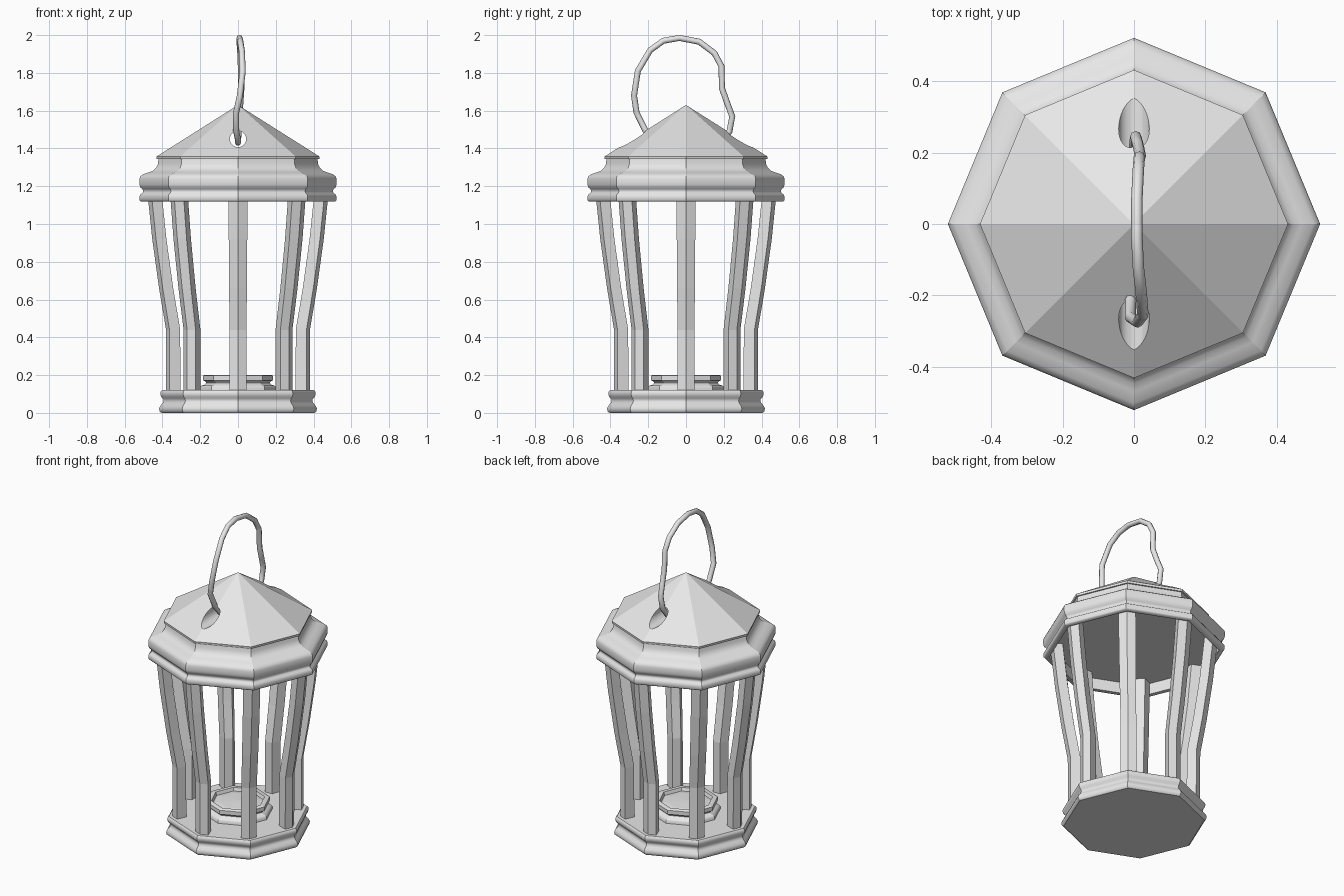
import bpy, bmesh
from math import cos, sin, pi, radians

cube = bpy.data.objects.get("Cube")
if cube:
    bpy.data.objects.remove(cube, do_unlink=True)

SIDES = 8
GREY = (0.8, 0.8, 0.8, 1.0)
metal = bpy.data.materials.new("grey_metal")
metal.use_nodes = True
metal.diffuse_color = GREY
metal.node_tree.nodes["Principled BSDF"].inputs["Base Color"].default_value = GREY


def add_object(name, bm):
    bmesh.ops.recalc_face_normals(bm, faces=bm.faces)
    mesh = bpy.data.meshes.new(name)
    bm.to_mesh(mesh)
    bm.free()
    mesh.materials.append(metal)
    obj = bpy.data.objects.new(name, mesh)
    bpy.context.collection.objects.link(obj)
    return obj


def skin(bm, rings):
    """Join rings of points into a closed tube; single-point rings make a tip."""
    rows = [[bm.verts.new(p) for p in ring] for ring in rings]
    for low, high in zip(rows, rows[1:]):
        n = len(low)
        for i in range(n):
            j = (i + 1) % n
            if len(high) == 1:
                bm.faces.new((low[i], low[j], high[0]))
            else:
                bm.faces.new((low[i], low[j], high[j], high[i]))
    for row in (rows[0], rows[-1]):
        if len(row) > 2:
            bm.faces.new(row)


def octagon(r, z):
    if r == 0:
        return [(0, 0, z)]
    return [(r * cos(2 * pi * i / SIDES), r * sin(2 * pi * i / SIDES), z)
            for i in range(SIDES)]


def turned(name, profile, smooth=True):
    """Eight-sided moulding, soft along its profile and sharp at its corners."""
    bm = bmesh.new()
    skin(bm, [octagon(r, z) for r, z in profile])
    bmesh.ops.recalc_face_normals(bm, faces=bm.faces)
    for f in bm.faces:
        f.smooth = smooth and len(f.verts) == 4
    for e in bm.edges:
        a, b = e.verts
        same_ring = abs(a.co.z - b.co.z) < 1e-5 and \
            abs(a.co.xy.length - b.co.xy.length) < 1e-5
        e.smooth = same_ring and e.calc_face_angle(0) < radians(50)
    return add_object(name, bm)


# Base moulding
turned("base", [
    (0.405, 0), (0.415, 0.008), (0.418, 0.022), (0.412, 0.037), (0.4, 0.05),
    (0.394, 0.062), (0.396, 0.075), (0.407, 0.086), (0.411, 0.1),
    (0.409, 0.112), (0.402, 0.12)])

# Candle dish on the floor
turned("candle_dish", [
    (0.2, 0.11), (0.2, 0.135), (0.192, 0.145), (0.175, 0.15), (0.168, 0.158),
    (0.172, 0.166), (0.185, 0.172), (0.185, 0.197), (0.18, 0.2),
    (0.155, 0.2), (0.148, 0.18), (0.11, 0.186), (0, 0.19)])

# Hood moulding with a hollow underside
turned("hood", [
    (0, 1.19), (0.488, 1.19), (0.488, 1.12), (0.515, 1.12), (0.521, 1.126),
    (0.521, 1.148), (0.515, 1.158), (0.505, 1.165), (0.502, 1.175),
    (0.508, 1.186), (0.518, 1.195), (0.522, 1.21), (0.522, 1.24),
    (0.517, 1.252), (0.503, 1.263), (0.47, 1.274), (0.448, 1.283),
    (0.433, 1.298), (0.424, 1.318), (0.42, 1.35)]
    [1:] + [(0.0, 1.35)])

# Pyramid roof, pierced front to back for the handle
roof = turned("roof", [(0.43, 1.343), (0.432, 1.357), (0, 1.63)], smooth=False)
bm = bmesh.new()
bmesh.ops.create_cone(bm, cap_ends=True, segments=32, radius1=0.043,
                      radius2=0.043, depth=1.2)
for f in bm.faces:
    f.smooth = len(f.verts) == 4
cutter = add_object("handle_hole_cutter", bm)
cutter.rotation_euler.x = pi / 2
cutter.location.z = 1.45
cutter.hide_render = True
cut = roof.modifiers.new("handle_hole", "BOOLEAN")
cut.operation = "DIFFERENCE"
cut.solver = "EXACT"
cut.object = cutter
bpy.context.view_layer.objects.active = roof
bpy.ops.object.modifier_apply(modifier=cut.name)
bpy.data.objects.remove(cutter, do_unlink=True)


# Flared corner posts
def post_section(r, half, z):
    inner = r - 0.075
    return [(r, 0, z), (r - half * 0.41, half, z), (inner, half * 0.55, z),
            (inner, -half * 0.55, z), (r - half * 0.41, -half, z)]


bm = bmesh.new()
skin(bm, [post_section(r, half, z) for r, half, z in (
    (0.38, 0.045, 0.1), (0.381, 0.045, 0.44), (0.418, 0.047, 0.66),
    (0.454, 0.049, 0.92), (0.483, 0.05, 1.2))])
post = add_object("post_1", bm)
for i in range(1, SIDES):
    copy = bpy.data.objects.new(f"post_{i + 1}", post.data)
    copy.rotation_euler.z = 2 * pi * i / SIDES
    bpy.context.collection.objects.link(copy)

# Bent wire handle, hooked into the hole at both ends
path = [
    (0.0, -0.15, 1.43), (0.0, -0.18, 1.445), (-0.01, -0.215, 1.495),
    (-0.01, -0.262, 1.59), (0.01, -0.275, 1.68), (0.025, -0.255, 1.81),
    (0.02, -0.19, 1.92), (0.012, -0.12, 1.97), (0.008, -0.035, 1.985),
    (0.008, 0.07, 1.965), (0.012, 0.15, 1.905), (0.015, 0.188, 1.835),
    (0.018, 0.19, 1.72), (0.012, 0.22, 1.635), (0.005, 0.245, 1.57),
    (0.003, 0.23, 1.49), (0.0, 0.19, 1.435), (0.0, 0.15, 1.43)]
wire = bpy.data.curves.new("handle", "CURVE")
wire.dimensions = "3D"
wire.bevel_depth = 0.016
wire.bevel_resolution = 2
wire.use_fill_caps = True
wire.materials.append(metal)
spline = wire.splines.new("POLY")
spline.points.add(len(path) - 1)
for point, co in zip(spline.points, path):
    point.co = (*co, 1)
spline.use_smooth = True
bpy.context.collection.objects.link(bpy.data.objects.new("handle", wire))
